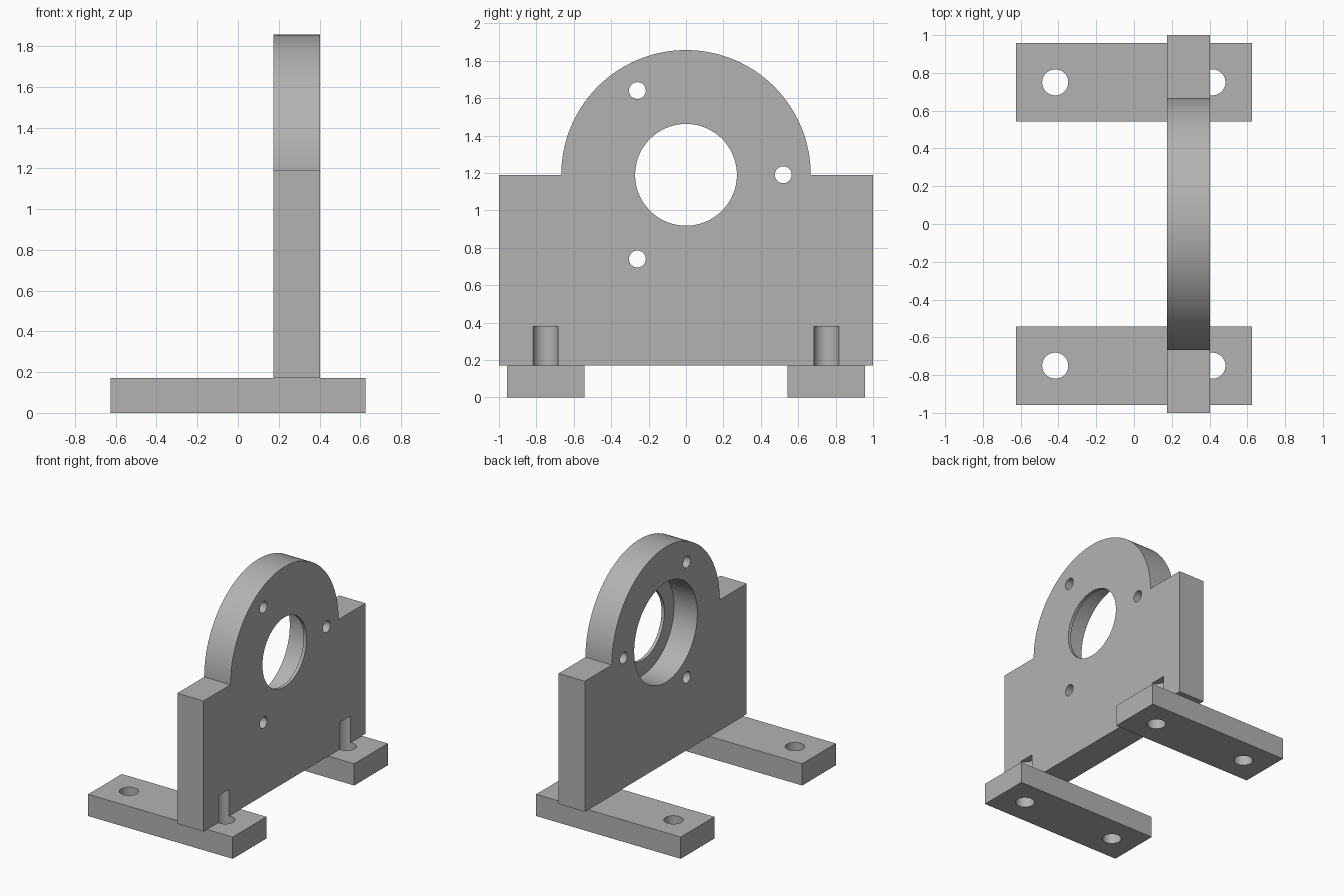
import bpy, bmesh, math
from mathutils import Matrix, Vector

default = bpy.data.objects.get("Cube")
if default:
    bpy.data.objects.remove(default, do_unlink=True)

grey = bpy.data.materials.new("plain grey")
grey.use_nodes = True
colour = (0.45, 0.45, 0.45, 1)
grey.diffuse_color = colour
grey.node_tree.nodes["Principled BSDF"].inputs["Base Color"].default_value = colour

PLATE_BACK, PLATE_FRONT = 0.175, 0.402   # plate thickness along x
FOOT_TOP = 0.17
BORE_Z = 1.19


def add_object(name, bm):
    bmesh.ops.recalc_face_normals(bm, faces=bm.faces)
    mesh = bpy.data.meshes.new(name)
    bm.to_mesh(mesh)
    bm.free()
    obj = bpy.data.objects.new(name, mesh)
    bpy.context.collection.objects.link(obj)
    mesh.materials.append(grey)
    return obj


def cylinder(start, end, radius, segments=64):
    """Cutter cylinder running between two points."""
    start, end = Vector(start), Vector(end)
    axis = end - start
    turn = axis.to_track_quat("Z", "Y").to_matrix().to_4x4()
    bm = bmesh.new()
    bmesh.ops.create_cone(bm, cap_ends=True, segments=segments, radius1=radius,
                          radius2=radius, depth=axis.length,
                          matrix=Matrix.Translation((start + end) / 2) @ turn)
    cutter = add_object("hole_cutter", bm)
    cutter.hide_render = True
    return cutter


def finish(obj, cutters):
    """Cut the holes, then smooth the round walls only."""
    bpy.ops.object.select_all(action="DESELECT")
    bpy.context.view_layer.objects.active = obj
    obj.select_set(True)
    for cutter in cutters:
        mod = obj.modifiers.new("hole", "BOOLEAN")
        mod.operation = "DIFFERENCE"
        mod.solver = "EXACT"
        mod.object = cutter
        bpy.ops.object.modifier_apply(modifier=mod.name)
        bpy.data.objects.remove(cutter, do_unlink=True)
    bpy.ops.object.shade_smooth_by_angle(angle=math.radians(30))


# Upright plate: rectangle with a half-round top, extruded along x
ARC_R, ARC_STEPS = 0.667, 64
outline = [(-1, BORE_Z), (-1, FOOT_TOP), (1, FOOT_TOP), (1, BORE_Z)]
for i in range(ARC_STEPS + 1):
    a = math.pi * i / ARC_STEPS
    outline.append((ARC_R * math.cos(a), BORE_Z + ARC_R * math.sin(a)))
bm = bmesh.new()
face = bm.faces.new([bm.verts.new((PLATE_BACK, y, z)) for y, z in outline])
extruded = bmesh.ops.extrude_face_region(bm, geom=[face])["geom"]
bmesh.ops.translate(bm, vec=(PLATE_FRONT - PLATE_BACK, 0, 0),
                    verts=[v for v in extruded if isinstance(v, bmesh.types.BMVert)])
plate = add_object("upright_plate", bm)

# Stepped bearing bore, three bolt holes and two screw clearance notches
cutters = [
    cylinder((0, 0, BORE_Z), (0.6, 0, BORE_Z), 0.272, 96),
    cylinder((0, 0, BORE_Z), (PLATE_FRONT - 0.025, 0, BORE_Z), 0.39, 96),
]
for k in range(3):
    a = math.tau * k / 3
    y, z = 0.52 * math.cos(a), BORE_Z + 0.52 * math.sin(a)
    cutters.append(cylinder((0, y, z), (0.6, y, z), 0.045, 40))
for side in (-1, 1):
    cutters.append(cylinder((0.415, side * 0.75, 0.1), (0.415, side * 0.75, 0.38), 0.068))
finish(plate, cutters)

# Two foot bars, each with a pair of screw holes
for name, side in (("front_foot", -1), ("back_foot", 1)):
    bm = bmesh.new()
    bmesh.ops.create_cube(bm, size=1, matrix=Matrix.Translation((0, side * 0.75, FOOT_TOP / 2))
                          @ Matrix.Diagonal((1.25, 0.415, FOOT_TOP, 1)))
    foot = add_object(name, bm)
    finish(foot, [cylinder((x, side * 0.75, -0.1), (x, side * 0.75, 0.3), 0.069)
                  for x in (-0.417, 0.415)])
